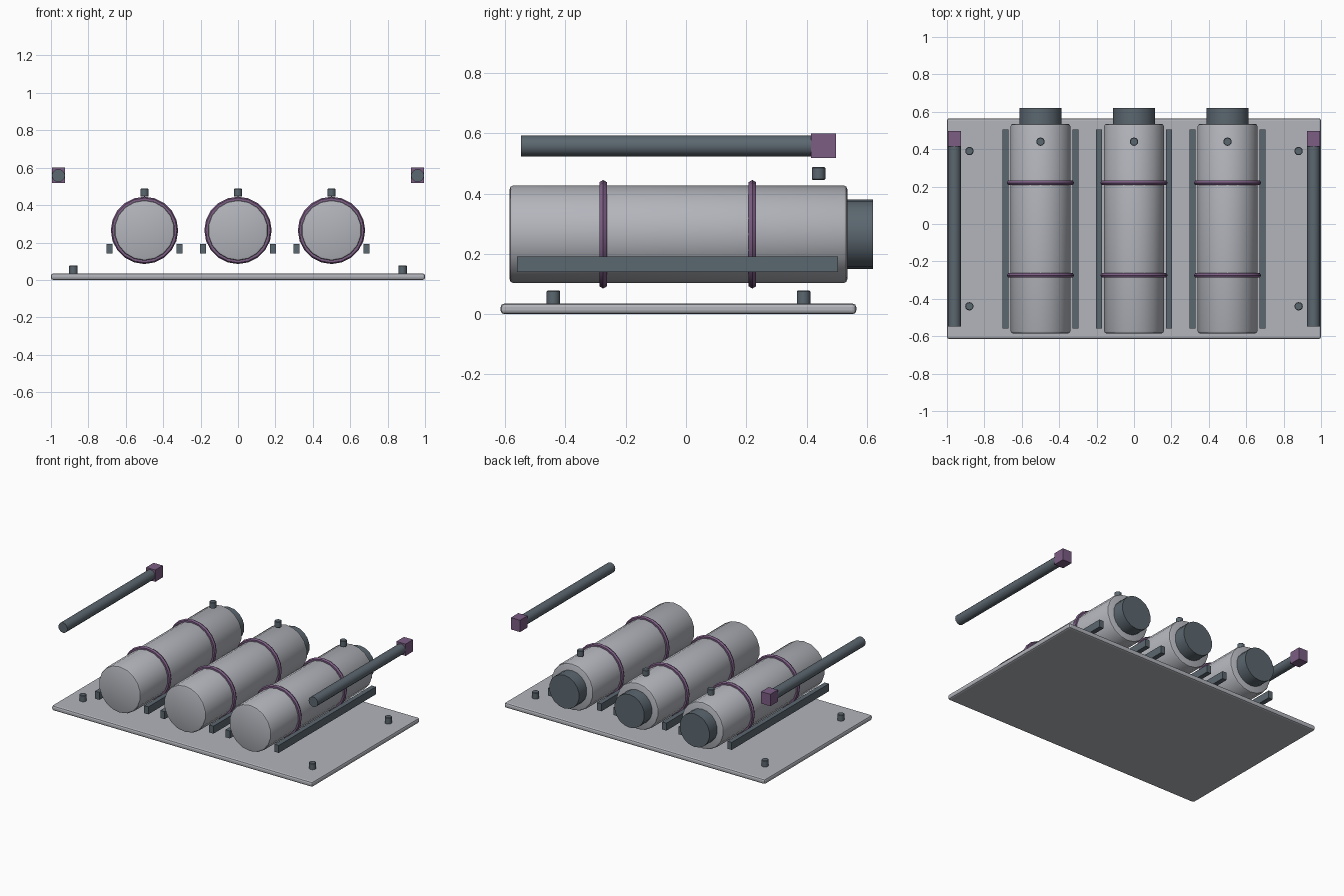
import bpy, bmesh, math
from mathutils import Matrix

if "Cube" in bpy.data.objects:
    bpy.data.objects.remove(bpy.data.objects["Cube"])


def material(name, rgb):
    m = bpy.data.materials.new(name)
    m.diffuse_color = (*rgb, 1)
    m.use_nodes = True
    m.node_tree.nodes["Principled BSDF"].inputs["Base Color"].default_value = m.diffuse_color
    return m


GREY = material("light_grey", (0.45, 0.46, 0.50))
STEEL = material("dark_steel", (0.105, 0.135, 0.16))
PURPLE = material("purple", (0.20, 0.11, 0.23))


def finish(ob, name, mat, bevel=0, smooth=True, segments=2):
    ob.name = name
    ob.data.materials.append(mat)
    bpy.context.view_layer.objects.active = ob
    if bevel:
        b = ob.modifiers.new("bevel", 'BEVEL')
        b.width, b.segments, b.limit_method = bevel, segments, 'ANGLE'
        b.angle_limit = math.radians(40)
        bpy.ops.object.modifier_apply(modifier="bevel")
    if smooth:
        bpy.ops.object.shade_smooth_by_angle(angle=math.radians(40))
    return ob


def box(name, x, y, z, mat, bevel=0):
    """Box from (min, max) pairs."""
    me = bpy.data.meshes.new(name)
    bm = bmesh.new()
    size = [b - a for a, b in (x, y, z)]
    mid = [(a + b) / 2 for a, b in (x, y, z)]
    bmesh.ops.create_cube(bm, size=1, matrix=Matrix.Translation(mid) @ Matrix.Diagonal((*size, 1)))
    bm.to_mesh(me)
    bm.free()
    ob = bpy.data.objects.new(name, me)
    bpy.context.collection.objects.link(ob)
    ob.select_set(True)
    return finish(ob, name, mat, bevel, smooth=False)


def rod_y(name, x, z, y0, y1, r, mat, sides=16, bevel=0):
    bpy.ops.mesh.primitive_cylinder_add(vertices=sides, radius=r, depth=y1 - y0,
                                        location=(x, (y0 + y1) / 2, z),
                                        rotation=(math.pi / 2, 0, 0))
    return finish(bpy.context.object, name, mat, bevel)


def peg(name, x, y, z0, z1, mat):
    bpy.ops.mesh.primitive_cylinder_add(vertices=12, radius=0.0225, depth=z1 - z0,
                                        location=(x, y, (z0 + z1) / 2))
    return finish(bpy.context.object, name, mat, 0.003, segments=1)


# Base plate: rounded corners in plan, then softened rims
plate = box("base_plate", (-1, 1), (-0.615, 0.565), (0, 0.035), GREY, bevel=0.012)

# Mounting bolts near the plate corners
for x in (-0.88, 0.88):
    for y in (-0.44, 0.39):
        peg("mounting_bolt", x, y, 0.03, 0.078, STEEL)

# Three tanks with nozzle, straps, valve and side rails
for x in (-0.5, 0, 0.5):
    rod_y("tank", x, 0.265, -0.585, 0.535, 0.162, GREY, 18, 0.012)
    rod_y("nozzle", x, 0.265, 0.51, 0.62, 0.115, STEEL, 18)
    for y in (-0.275, 0.22):
        bpy.ops.mesh.primitive_torus_add(major_segments=20, minor_segments=6,
                                         major_radius=0.166, minor_radius=0.014,
                                         location=(x, y, 0.265),
                                         rotation=(math.pi / 2, 0, 0))
        finish(bpy.context.object, "strap", PURPLE)
    peg("valve", x, 0.44, 0.445, 0.488, STEEL)
    for s in (-1, 1):
        c = x + s * 0.1875
        box("side_rail", (c - 0.0165, c + 0.0165), (-0.56, 0.505), (0.14, 0.192), STEEL)

# Raised side bars with square end blocks
for s in (-1, 1):
    rod_y("side_bar", s * 0.96, 0.558, -0.547, 0.42, 0.035, STEEL, 12)
    c = s * 0.96
    box("end_block", (c - 0.035, c + 0.035), (0.415, 0.497), (0.518, 0.6), PURPLE)
